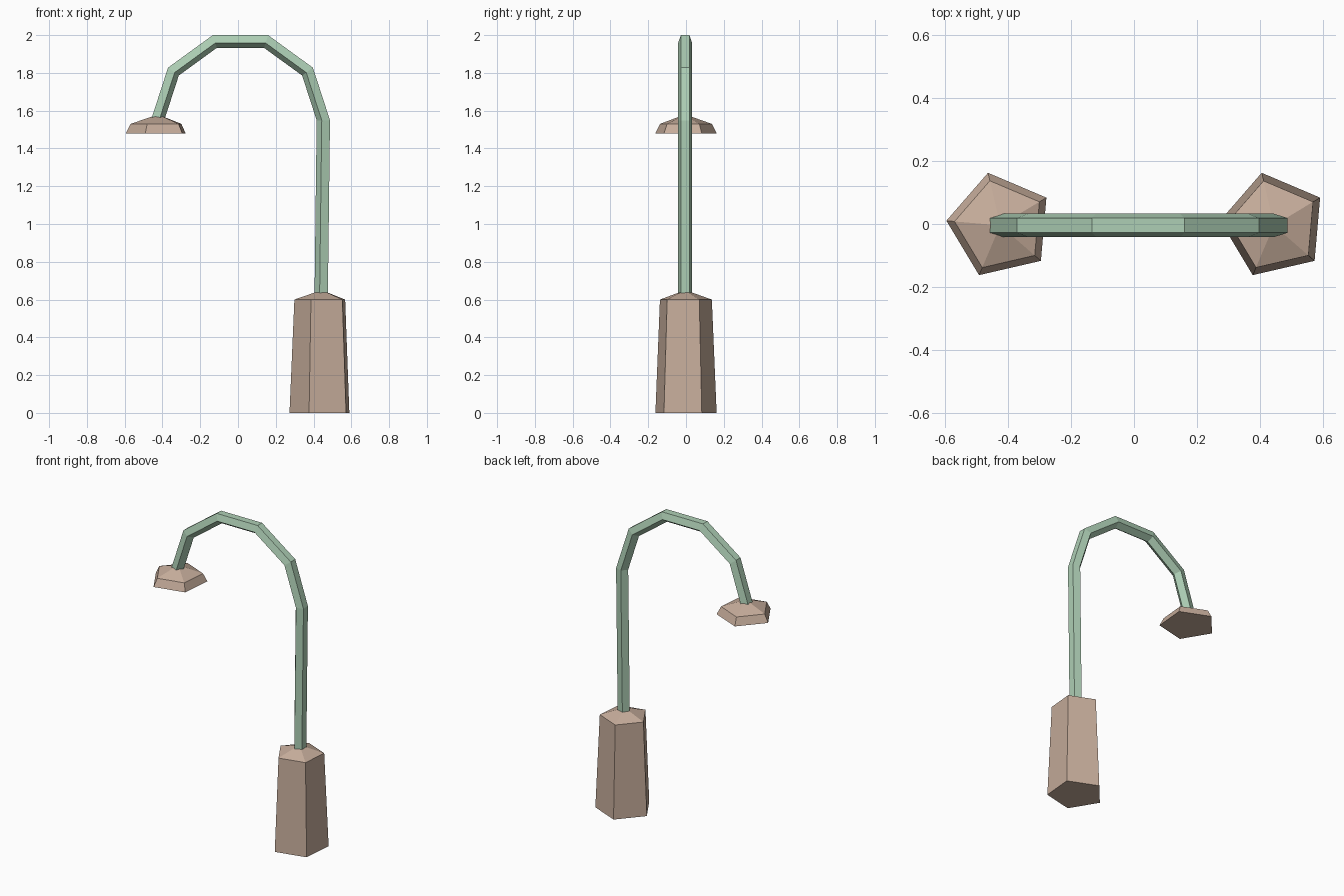
import bpy, bmesh
from math import sin, cos, radians
from mathutils import Vector

if "Cube" in bpy.data.objects:
    bpy.data.objects.remove(bpy.data.objects["Cube"])

SIDES = 5
Y0 = -0.0045          # shared centre line in y


def material(name, rgb):
    m = bpy.data.materials.new(name)
    m.diffuse_color = (*rgb, 1)
    m.use_nodes = True
    m.node_tree.nodes["Principled BSDF"].inputs["Base Color"].default_value = m.diffuse_color
    return m


tan = material("tan", (0.57, 0.42, 0.33))
green = material("green", (0.42, 0.62, 0.46))


def loft(name, rings, mat, apex=None):
    """Skin a list of vertex rings; the end is a flat cap or a point."""
    bm = bmesh.new()
    loops = [[bm.verts.new(p) for p in ring] for ring in rings]
    for a, b in zip(loops, loops[1:]):
        for i in range(SIDES):
            j = (i + 1) % SIDES
            bm.faces.new((a[i], a[j], b[j], b[i]))
    bm.faces.new(loops[0][::-1])
    if apex:
        tip = bm.verts.new(apex)
        for i in range(SIDES):
            bm.faces.new((loops[-1][i], loops[-1][(i + 1) % SIDES], tip))
    else:
        bm.faces.new(loops[-1])
    bmesh.ops.recalc_face_normals(bm, faces=bm.faces)
    me = bpy.data.meshes.new(name)
    bm.to_mesh(me)
    bm.free()
    me.materials.append(mat)
    ob = bpy.data.objects.new(name, me)
    bpy.context.collection.objects.link(ob)
    return ob


def pointed_block(name, x, z_bottom, z_shoulder, z_tip):
    """Tapered five-sided block with a shallow pointed top."""
    rings = []
    for r, z in ((0.171, z_bottom), (0.145, z_shoulder)):
        angles = [radians(31 + 72 * i) for i in range(SIDES)]
        rings.append([(x + r * cos(a), Y0 + r * sin(a), z) for a in angles])
    return loft(name, rings, tan, (x, Y0, z_tip))


def tube_ring(centre, angle, r=0.039):
    """Pentagon with a flat side facing outward along the given angle."""
    out = Vector((cos(angle), 0, sin(angle)))
    side = Vector((0, 1, 0))
    return [centre + out * r * cos(t) + side * r * sin(t)
            for t in (radians(36 + 72 * i) for i in range(SIDES))]


# base and lamp shade
pointed_block("base", 0.443, 0.0, 0.60, 0.65)
pointed_block("lamp_shade", -0.424, 1.48, 1.53, 1.58)

# upright pole bending into a half-circle arch
rings = [tube_ring(Vector((0.444, Y0, 0.61)), 0)]
for i in range(6):
    a = radians(36 * i)
    c = Vector((0.013 + 0.4425 * cos(a), Y0, 1.549 + 0.4425 * sin(a)))
    rings.append(tube_ring(c, a))
loft("curved_pole", rings, green)
